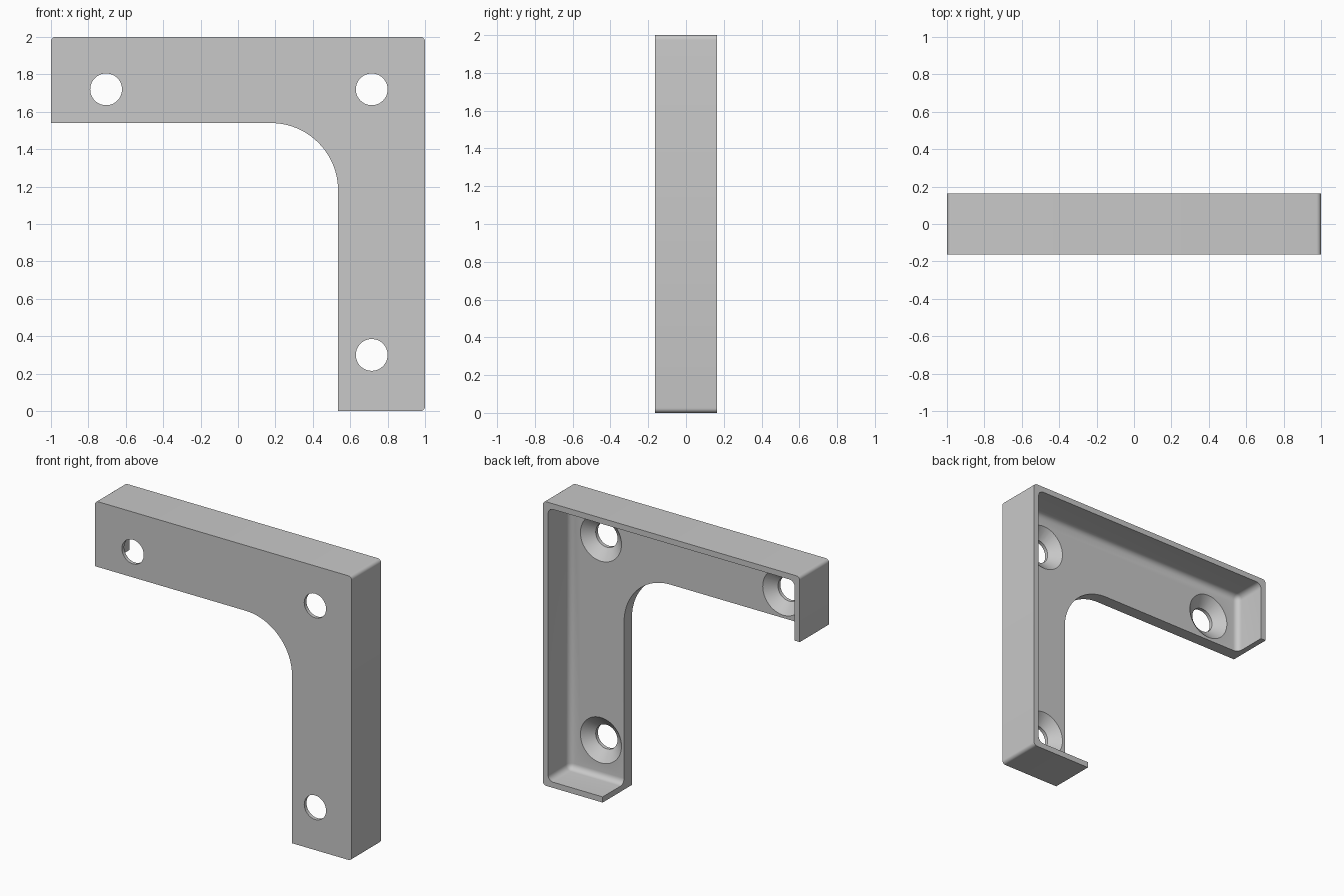
import bpy, bmesh, math
from mathutils import Vector

if "Cube" in bpy.data.objects:
    bpy.data.objects.remove(bpy.data.objects["Cube"])

HALF = 0.163       # half of the depth
FLOOR = -0.075     # rear surface of the front plate
WALL = 0.04
INNER_X, INNER_Z = 0.535, 1.54
HOLES = [(-0.705, 1.72), (0.715, 1.72), (0.715, 0.30)]

grey = bpy.data.materials.new("light_grey")
grey.diffuse_color = (0.58, 0.58, 0.58, 1)
grey.use_nodes = True
grey.node_tree.nodes["Principled BSDF"].inputs["Base Color"].default_value = grey.diffuse_color


def make_object(name, bm):
    bmesh.ops.recalc_face_normals(bm, faces=bm.faces[:])
    mesh = bpy.data.meshes.new(name)
    bm.to_mesh(mesh)
    bm.free()
    mesh.materials.append(grey)
    obj = bpy.data.objects.new(name, mesh)
    bpy.context.collection.objects.link(obj)
    return obj


def arc(cx, cz, r, start, end, steps):
    angles = [math.radians(start + (end - start) * i / steps) for i in range(steps + 1)]
    return [(cx + r * math.cos(a), cz + r * math.sin(a)) for a in angles]


# L-shaped body with small outer corner rounds and a large inner fillet
r, big = 0.025, 0.36
outline = [(-1, INNER_Z)]
outline += arc(INNER_X - big, INNER_Z - big, big, 90, 0, 24)
outline += [(INNER_X, 0)]
outline += arc(1 - r, r, r, -90, 0, 6)
outline += arc(1 - r, 2 - r, r, 0, 90, 6)
outline += arc(-1 + r, 2 - r, r, 90, 180, 6)
bm = bmesh.new()
face = bm.faces.new([bm.verts.new((x, -HALF, z)) for x, z in outline])
ext = bmesh.ops.extrude_face_region(bm, geom=[face], use_keep_orig=True)
bmesh.ops.translate(bm, vec=(0, 2 * HALF, 0),
                    verts=[v for v in ext["geom"] if isinstance(v, bmesh.types.BMVert)])
bracket = make_object("corner_bracket", bm)

# Pocket open to the rear, rounded at its corners and floor
bm = bmesh.new()
bmesh.ops.create_cube(bm, size=1)
back = 0.4
for v in bm.verts:
    v.co = Vector((v.co.x * 2 * (1 - WALL),
                   back if v.co.y > 0 else FLOOR,
                   1 + v.co.z * 2 * (1 - WALL)))
edges = [e for e in bm.edges if min(v.co.y for v in e.verts) < 0]
bmesh.ops.bevel(bm, geom=edges, offset=0.04, segments=6, profile=0.5, affect='EDGES')
cutters = [make_object("pocket_cutter", bm)]

# Countersunk screw holes
SIDES = 48
for i, (hx, hz) in enumerate(HOLES):
    bm = bmesh.new()
    rings = []
    for y, rad in [(-0.3, 0.085), (-0.138, 0.085), (FLOOR, 0.16), (0.0, 0.16)]:
        rings.append([bm.verts.new((hx + rad * math.cos(2 * math.pi * k / SIDES), y,
                                    hz + rad * math.sin(2 * math.pi * k / SIDES)))
                      for k in range(SIDES)])
    for a, b in zip(rings, rings[1:]):
        for k in range(SIDES):
            n = (k + 1) % SIDES
            bm.faces.new((a[k], a[n], b[n], b[k]))
    bm.faces.new(rings[0])
    bm.faces.new(rings[-1])
    cutters.append(make_object(f"screw_hole_cutter_{i + 1}", bm))

# Cut the pocket and holes, then drop the cutters
bpy.context.view_layer.objects.active = bracket
bracket.select_set(True)
for cutter in cutters:
    cutter.hide_render = True
    mod = bracket.modifiers.new(cutter.name, 'BOOLEAN')
    mod.operation = 'DIFFERENCE'
    mod.solver = 'EXACT'
    mod.object = cutter
    bpy.ops.object.modifier_apply(modifier=mod.name)
    bpy.data.objects.remove(cutter)

bpy.ops.object.shade_smooth_by_angle(angle=math.radians(30))
